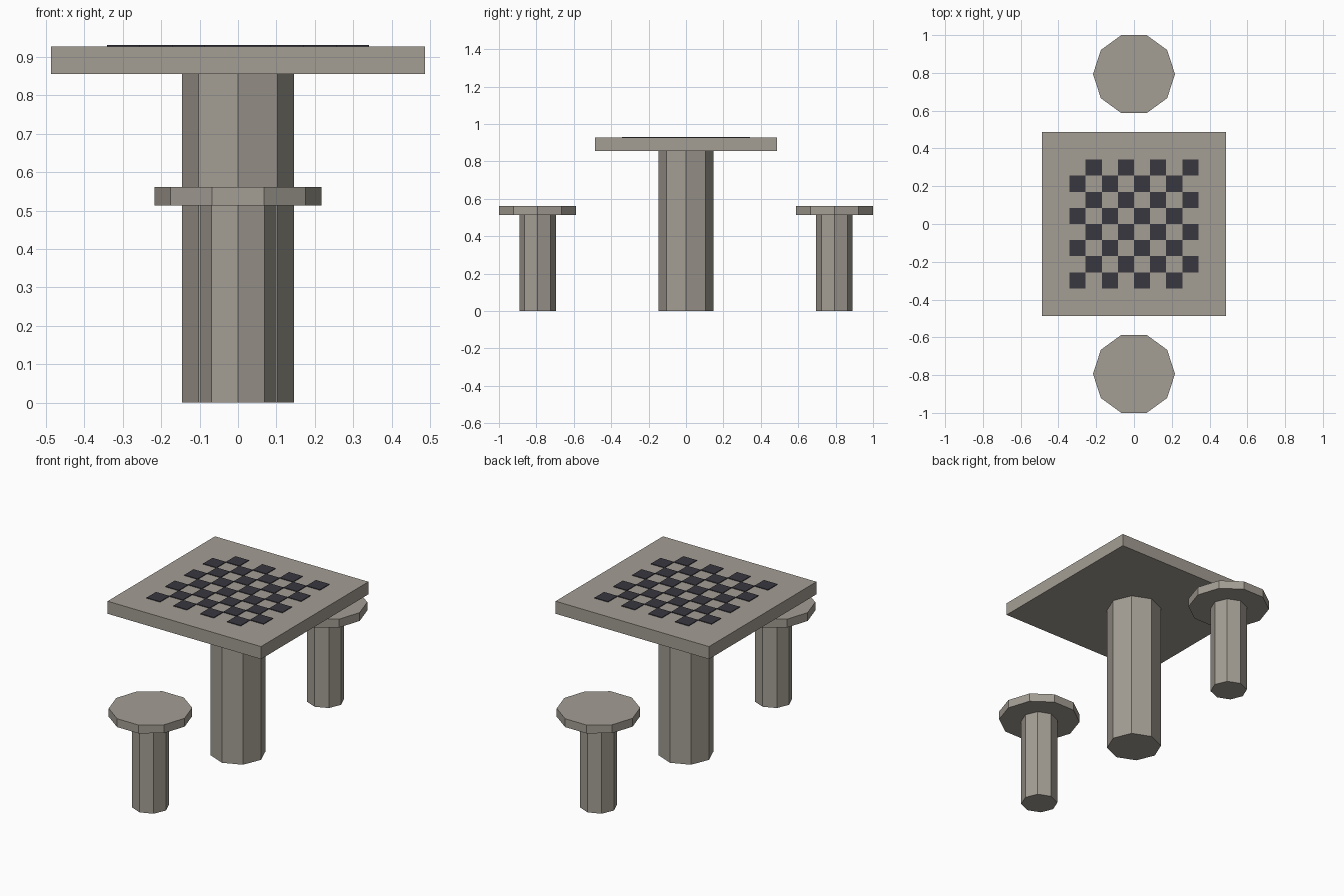
import bpy, math

if "Cube" in bpy.data.objects:
    bpy.data.objects.remove(bpy.data.objects["Cube"])


def material(name, rgb):
    m = bpy.data.materials.new(name)
    m.diffuse_color = (*rgb, 1.0)
    m.use_nodes = True
    m.node_tree.nodes["Principled BSDF"].inputs["Base Color"].default_value = m.diffuse_color
    return m


stone = material("warm_grey_stone", (0.37, 0.34, 0.295))
dark = material("dark_tile", (0.040, 0.038, 0.050))


def prism(name, sides, radius, z0, z1, y=0.0):
    """Upright flat-sided column with a vertex on the x axis."""
    bpy.ops.mesh.primitive_cylinder_add(
        vertices=sides, radius=radius, depth=z1 - z0, location=(0, y, (z0 + z1) / 2))
    ob = bpy.context.object
    ob.name = name
    if sides % 4:  # turn so a vertex points along x
        ob.rotation_euler.z = math.pi / 2
    ob.data.materials.append(stone)


def box(name, x, y, size, z0, z1, mat):
    bpy.ops.mesh.primitive_cube_add(size=1, location=(x, y, (z0 + z1) / 2))
    ob = bpy.context.object
    ob.name = name
    ob.scale = (size, size, z1 - z0)
    ob.data.materials.append(mat)


# Table: octagonal pedestal and square slab
prism("table_pedestal", 8, 0.146, 0.0, 0.855)
box("table_top", 0, 0, 0.974, 0.855, 0.927, stone)

# Checkered board: thin dark tiles on every other square
cell = 0.0853
for row in range(8):
    for col in range(row % 2, 8, 2):
        box("board_tile", (col - 3.5) * cell, (row - 3.5) * cell,
            cell, 0.927, 0.931, dark)

# Two stools: octagonal leg and ten-sided seat
for side, y in (("front", -0.7935), ("back", 0.7935)):
    prism(side + "_stool_leg", 8, 0.098, 0.0, 0.513, y)
    prism(side + "_stool_seat", 10, 0.217, 0.513, 0.561, y)
